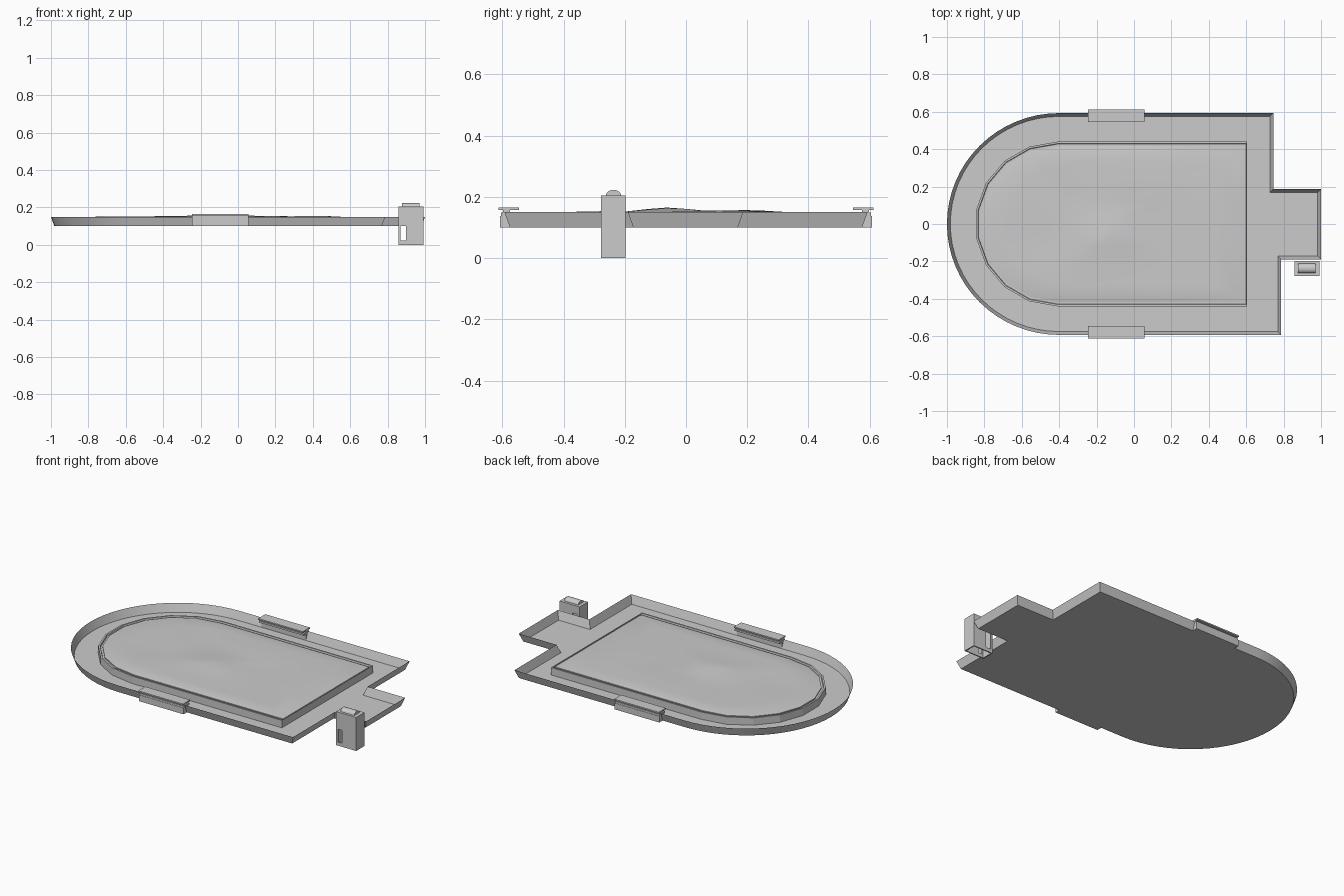
import bpy, bmesh, math, random
from mathutils import Vector, noise

if "Cube" in bpy.data.objects:
    bpy.data.objects.remove(bpy.data.objects["Cube"])

random.seed(3)


def mesh_object(name, bm, smooth=None):
    bmesh.ops.recalc_face_normals(bm, faces=bm.faces)
    me = bpy.data.meshes.new(name)
    bm.to_mesh(me)
    bm.free()
    ob = bpy.data.objects.new(name, me)
    bpy.context.collection.objects.link(ob)
    if smooth:
        bpy.context.view_layer.objects.active = ob
        ob.select_set(True)
        bpy.ops.object.shade_smooth_by_angle(angle=math.radians(smooth))
        ob.select_set(False)
    return ob


def loft(bm, rings, cap_first=False, cap_last=False):
    loops = [[bm.verts.new(p) for p in r] for r in rings]
    for a, b in zip(loops, loops[1:]):
        n = len(a)
        for i in range(n):
            bm.faces.new((a[i], a[(i + 1) % n], b[(i + 1) % n], b[i]))
    if cap_first:
        bm.faces.new(loops[0])
    if cap_last:
        bm.faces.new(loops[-1])
    return loops


def box(bm, x0, x1, y0, y1, z0, z1):
    v = bmesh.ops.create_cube(bm, size=1)["verts"]
    for p in v:
        p.co = ((x0 + x1) / 2 + p.co.x * (x1 - x0),
                (y0 + y1) / 2 + p.co.y * (y1 - y0),
                (z0 + z1) / 2 + p.co.z * (z1 - z0))


def arc(cx, rx, ry, n):
    return [(cx + rx * math.cos(a), ry * math.sin(a))
            for a in (math.pi / 2 + math.pi * i / n for i in range(n + 1))]


def tray_outline(d, z):
    pts = arc(-0.40, 0.60 - d, 0.593 - d, 32)
    pts += [(.787 - d, -.593 + d), (.787 - d, -.19 + d), (1 - d, -.19 + d),
            (1 - d, .187 - d), (.745 - d, .187 - d), (.745 - d, .593 - d)]
    return [(x, y, z) for x, y in pts]


def field_outline(d, z):
    pts = arc(-0.41, 0.44 - d, 0.44 - d, 9)
    end = .605 - d * .4
    ys = .44 - d
    pts += [(.1, -ys), (end, -ys), (end, -ys / 3), (end, ys / 3), (end, ys), (.1, ys)]
    return [(x, y, z) for x, y in pts]


# Outer tray: floor with thin flared wall
bm = bmesh.new()
loft(bm, [tray_outline(.018, .10), tray_outline(0, .15)], cap_first=True)
mesh_object("track_tray", bm, 30)

# Raised kerb round the field
bm = bmesh.new()
loft(bm, [field_outline(0, .10), field_outline(0, .145), field_outline(.01, .145),
          field_outline(.013, .137), field_outline(.024, .137)])
mesh_object("field_kerb", bm)


# Gently uneven field surface
def height(x, y):
    h = .149 + .003 * noise.noise(Vector((x * 4, y * 5, 1)))
    for cx, cy, a, s in ((-.12, -.08, .016, .13), (.0, .2, .008, .12),
                         (.4, .08, .007, .15), (-.4, -.25, .004, .13)):
        h += a * math.exp(-((x - cx) ** 2 + (y - cy) ** 2) / (s * s))
    return h


bm = bmesh.new()
edge = field_outline(.024, .143)
rings = [[(x, y, .135) for x, y, z in edge], edge]
for f in (.92, .78, .62, .46, .3, .15):
    ring = []
    for x, y, z in edge:
        px, py = -.1 + (x + .1) * f, y * f
        ring.append((px, py, height(px, py)))
    rings.append(ring)
loops = loft(bm, rings)
mid = bm.verts.new((-.1, 0, height(-.1, 0)))
last = loops[-1]
for i in range(len(last)):
    bm.faces.new((last[i], last[(i + 1) % len(last)], mid))
mesh_object("field_surface", bm, 30)

# Stepped stands on both long sides
for name, s in (("front_stand", -1), ("back_stand", 1)):
    bm = bmesh.new()
    for y0, y1, z0, z1 in ((.575, .607, .10, .138), (.552, .605, .138, .149),
                           (.575, .597, .149, .157), (.545, .613, .157, .165)):
        box(bm, -.245, .057, min(s * y0, s * y1), max(s * y0, s * y1), z0, z1)
    mesh_object(name, bm)

# Hollow gatehouse with slots and open base
bm = bmesh.new()
box(bm, .857, .993, -.277, -.197, 0, .205)
house = mesh_object("gatehouse", bm)
cuts = (("cavity_cutter", (.864, .986, -.270, -.204, -.02, .196)),
        ("front_slot_cutter", (.870, .898, -.30, -.26, .022, .10)),
        ("back_door_cutter", (.870, .905, -.22, -.18, .022, .155)))
for name, dims in cuts:
    bm = bmesh.new()
    box(bm, *dims)
    cutter = mesh_object(name, bm)
    cutter.hide_render = True
    cutter.hide_set(True)
    mod = house.modifiers.new(name, "BOOLEAN")
    mod.object = cutter
    mod.operation = "DIFFERENCE"
    mod.solver = "EXACT"

# Rounded vault on the gatehouse roof
bm = bmesh.new()
prof = [(-.237 - .025 * math.cos(math.pi * i / 8), .205 + .018 * math.sin(math.pi * i / 8))
        for i in range(9)]
loft(bm, [[(x, y, z) for y, z in prof] for x in (.877, .970)], True, True)
mesh_object("gatehouse_roof_vault", bm, 40)
